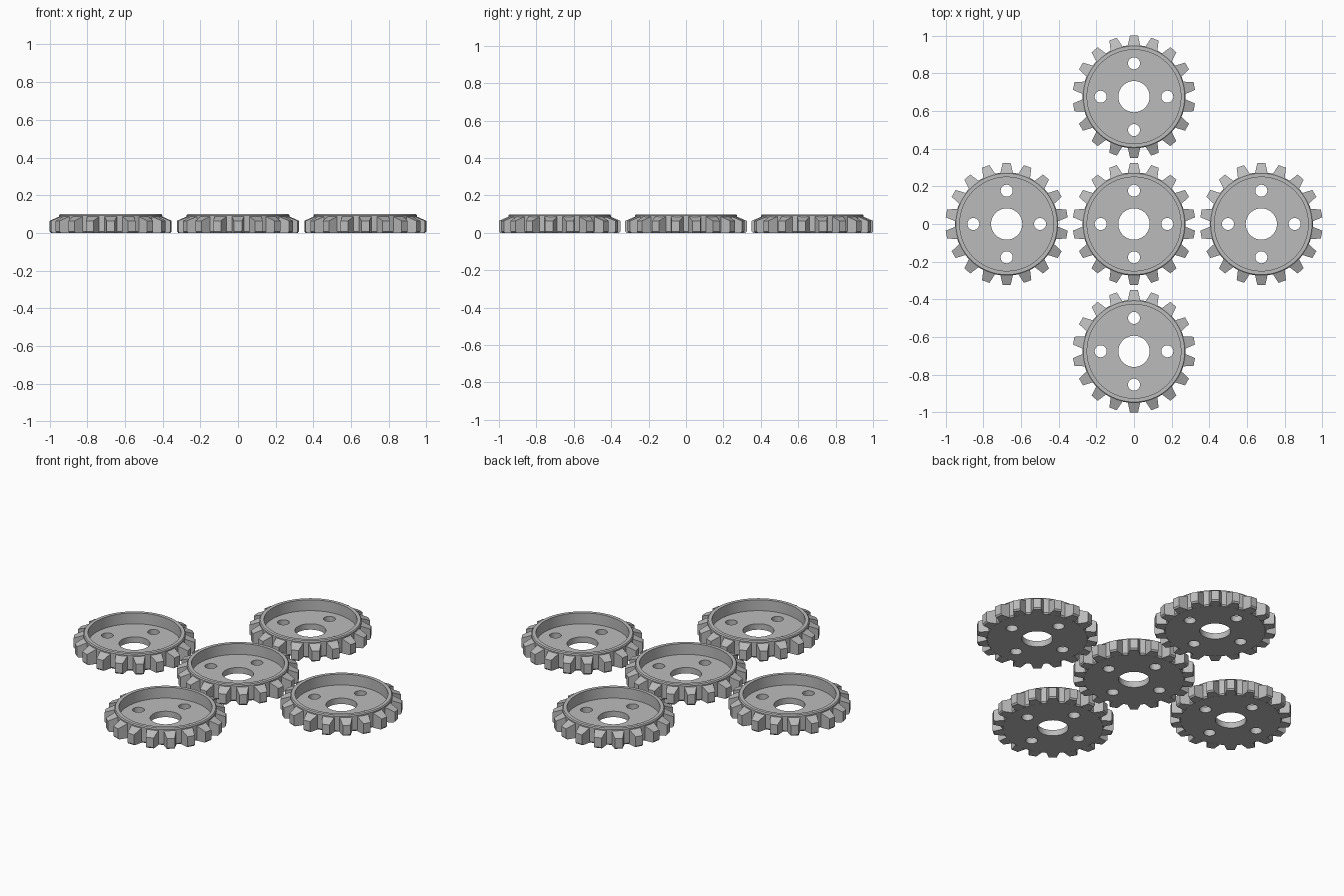
import bpy, bmesh, math
from mathutils import Matrix, Vector

if "Cube" in bpy.data.objects:
    bpy.data.objects.remove(bpy.data.objects["Cube"])

SPACING = 0.676
TEETH = 18

steel = bpy.data.materials.new("grey_steel")
steel.diffuse_color = (0.5, 0.5, 0.5, 1)
steel.use_nodes = True
steel.node_tree.nodes["Principled BSDF"].inputs["Base Color"].default_value = steel.diffuse_color


def make_object(name, bm):
    bmesh.ops.recalc_face_normals(bm, faces=bm.faces)
    mesh = bpy.data.meshes.new(name)
    bm.to_mesh(mesh)
    bm.free()
    mesh.materials.append(steel)
    obj = bpy.data.objects.new(name, mesh)
    bpy.context.collection.objects.link(obj)
    return obj


# Dished body: turned profile (radius, height) with a raised rim
profile = [(0, 0), (0.268, 0), (0.274, 0.008), (0.274, 0.093), (0.269, 0.099),
           (0.249, 0.099), (0.249, 0.035), (0, 0.035)]
bm = bmesh.new()
verts = [bm.verts.new((r, 0, z)) for r, z in profile]
edges = [bm.edges.new(pair) for pair in zip(verts, verts[1:])]
bmesh.ops.spin(bm, geom=verts + edges, cent=(0, 0, 0), axis=(0, 0, 1),
               angle=math.tau, steps=72)
bmesh.ops.remove_doubles(bm, verts=bm.verts, dist=1e-4)
body = make_object("gear_body", bm)

# Cutter: centre bore and four bolt holes
bm = bmesh.new()
holes = [(0, 0, 0.083)]
holes += [(0.177 * x, 0.177 * y, 0.032) for x, y in ((1, 0), (0, 1), (-1, 0), (0, -1))]
for x, y, r in holes:
    bmesh.ops.create_cone(bm, cap_ends=True, segments=48 if r > 0.05 else 24,
                          radius1=r, radius2=r, depth=0.3,
                          matrix=Matrix.Translation((x, y, 0)))
cutter = make_object("hole_cutter", bm)
cutter.hide_render = True

mod = body.modifiers.new("holes", 'BOOLEAN')
mod.object = cutter
mod.operation = 'DIFFERENCE'
mod.solver = 'EXACT'
bpy.context.view_layer.objects.active = body
body.select_set(True)
bpy.ops.object.modifier_apply(modifier=mod.name)
bpy.ops.object.shade_smooth_by_angle(angle=math.radians(30))
bpy.data.objects.remove(cutter)

# Teeth: tapered blocks with a sloping top and a small lower chamfer
side = [(0.268, 0, 0.034), (0.318, 0, 0.021), (0.325, 0.008, 0.021),
        (0.325, 0.064, 0.021), (0.268, 0.088, 0.034)]  # radius, height, half width
bm = bmesh.new()
for i in range(TEETH):
    turn = Matrix.Rotation(math.tau * i / TEETH, 3, 'Z')
    left = [bm.verts.new(turn @ Vector((-w, r, z))) for r, z, w in side]
    right = [bm.verts.new(turn @ Vector((w, r, z))) for r, z, w in side]
    bm.faces.new(left)
    bm.faces.new(right[::-1])
    for k in range(len(side)):
        n = (k + 1) % len(side)
        bm.faces.new((left[k], right[k], right[n], left[n]))
teeth = make_object("gear_teeth", bm)

# Five matching gears laid out in a cross
places = {"centre": (0, 0), "right": (1, 0), "left": (-1, 0), "back": (0, 1), "front": (0, -1)}
for label, (x, y) in places.items():
    for part in (body, teeth):
        obj = part if label == "centre" else part.copy()
        if obj is not part:
            bpy.context.collection.objects.link(obj)
            obj.name = f"{label}_{part.name}"
        obj.location = (x * SPACING, y * SPACING, 0)
body.name, teeth.name = "centre_gear_body", "centre_gear_teeth"
